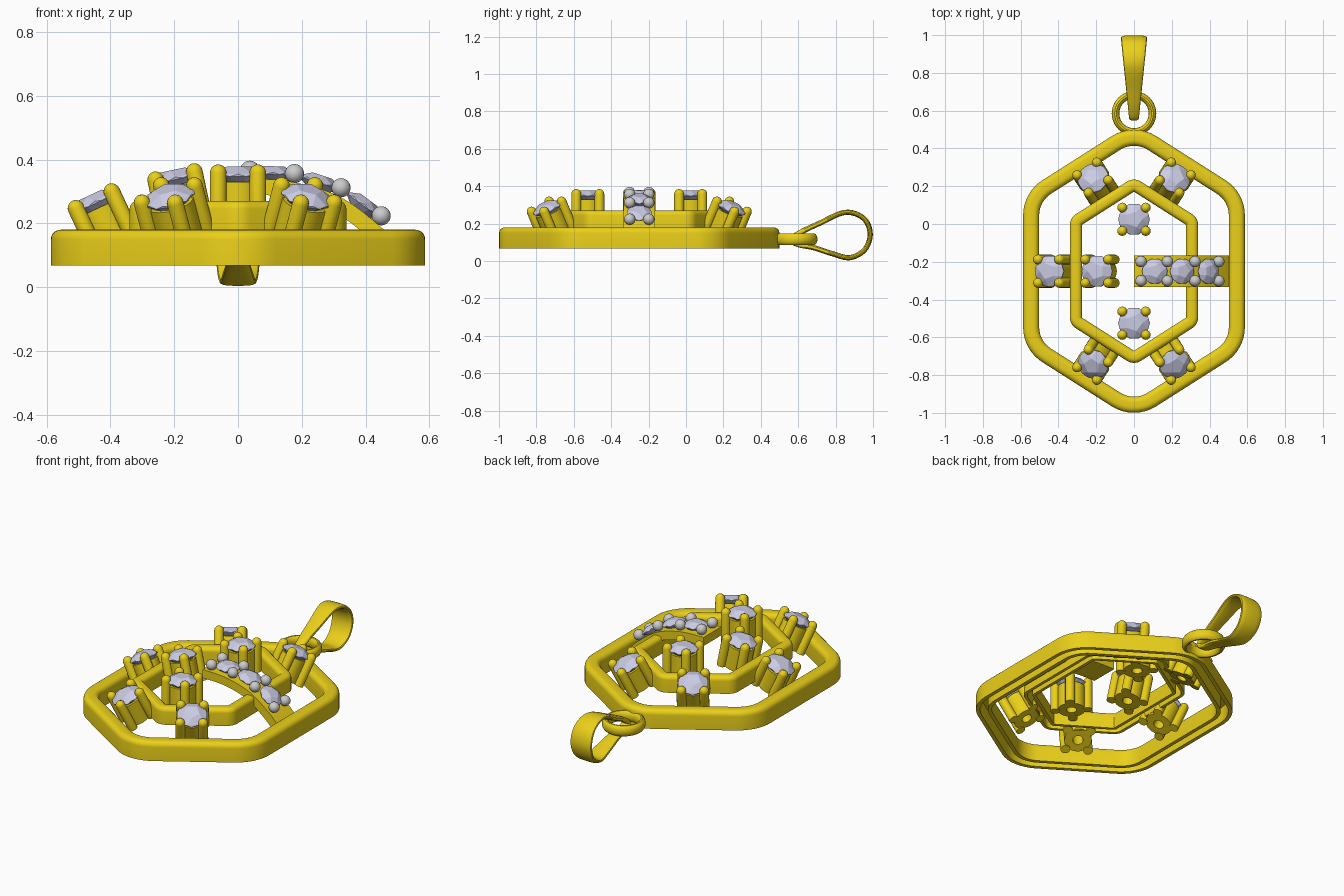
import bpy, bmesh, math
from mathutils import Matrix, Vector

if "Cube" in bpy.data.objects:
    bpy.data.objects.remove(bpy.data.objects["Cube"])

CY = -0.25  # centre of the pendant in y


def material(name, rgb):
    m = bpy.data.materials.new(name)
    m.diffuse_color = (*rgb, 1)
    m.use_nodes = True
    m.node_tree.nodes["Principled BSDF"].inputs["Base Color"].default_value = m.diffuse_color
    return m


GOLD = material("gold", (0.83, 0.63, 0.01))
STONE = material("stone", (0.60, 0.60, 0.78))


def add(name, bm, mat=None, smooth=True):
    bmesh.ops.recalc_face_normals(bm, faces=bm.faces)
    me = bpy.data.meshes.new(name)
    bm.to_mesh(me)
    bm.free()
    ob = bpy.data.objects.new(name, me)
    bpy.context.collection.objects.link(ob)
    if mat:
        me.materials.append(mat)
    if smooth:
        bpy.ops.object.select_all(action='DESELECT')
        ob.select_set(True)
        bpy.context.view_layer.objects.active = ob
        bpy.ops.object.shade_smooth_by_angle(angle=math.radians(35))
    return ob


def loft(bm, sections, closed=True):
    """Skin closed sections, joining last to first or capping the ends."""
    rows = [[bm.verts.new(p) for p in s] for s in sections]
    n, k = len(rows), len(rows[0])
    for i in range(n if closed else n - 1):
        a, b = rows[i], rows[(i + 1) % n]
        for j in range(k):
            bm.faces.new((a[j], a[(j + 1) % k], b[(j + 1) % k], b[j]))
    if not closed:
        bm.faces.new(rows[0])
        bm.faces.new(rows[-1])


def circle(r, z, n, cx=0, cy=0, turn=0):
    return [Vector((cx + r * math.cos(turn + 2 * math.pi * i / n),
                    cy + r * math.sin(turn + 2 * math.pi * i / n), z)) for i in range(n)]


def spline(pts, steps, closed):
    """Catmull-Rom points through a short path."""
    pts = [Vector(p) for p in pts]
    n, out = len(pts), []
    get = (lambda i: pts[i % n]) if closed else (lambda i: pts[max(0, min(n - 1, i))])
    for i in range(n if closed else n - 1):
        a, b, c, d = (get(i + k) for k in (-1, 0, 1, 2))
        for s in range(steps):
            t = s / steps
            out.append(0.5 * (2 * b + (c - a) * t + (2 * a - 5 * b + 4 * c - d) * t * t
                              + (3 * b - a - 3 * c + d) * t ** 3))
    return out if closed else out + [pts[-1]]


# Hexagonal rings: rounded top, hollow underside
def hex_ring(name, a, h, R, w, z0, z1, bev, t, seg=8):
    m = 0.636
    phi, s = math.atan2(1, m), math.hypot(1, m)
    ya, ys = h - R * s, h - R * s - m * (a - R)
    x, pi = a - R, math.pi
    corners = [(x, ys, 0, phi), (0, ya, phi, pi - phi), (-x, ys, pi - phi, pi),
               (-x, -ys, pi, pi + phi), (0, -ya, pi + phi, 2 * pi - phi), (x, -ys, 2 * pi - phi, 2 * pi)]
    prof = [(0, z0)]
    for cx, start in ((bev, pi), (w - bev, pi / 2)):
        for i in range(6):
            ang = start - i * pi / 10
            prof.append((cx + bev * math.cos(ang), z1 - bev + bev * math.sin(ang)))
    prof += [(w, z0), (w - t, z0), (w - t, z1 - t), (t, z1 - t), (t, z0)]
    secs = []
    for cx, cy, a0, a1 in corners:
        for i in range(seg + 1):
            ang = a0 + (a1 - a0) * i / seg
            secs.append([(cx + (R - d) * math.cos(ang), CY + cy + (R - d) * math.sin(ang), z) for d, z in prof])
    bm = bmesh.new()
    loft(bm, secs)
    add(name, bm, GOLD)


hex_ring("outer_hexagon", 0.587, 0.79, 0.22, 0.085, 0.068, 0.18, 0.03, 0.022)
hex_ring("inner_hexagon", 0.34, 0.498, 0.07, 0.065, 0.17, 0.27, 0.025, 0.018)

# Jump ring
secs = []
for i in range(40):
    u = 2 * math.pi * i / 40
    secs.append([((0.098 + 0.02 * p.x) * math.cos(u), 0.585 + (0.098 + 0.02 * p.x) * math.sin(u),
                  0.117 + 0.032 * p.y) for p in circle(1, 0, 14)])
bm = bmesh.new()
loft(bm, secs)
add("jump_ring", bm, GOLD)

# Bail: teardrop loop that widens away from the ring
path = spline([(0, .562, .115), (0, .61, .152), (0, .71, .20), (0, .85, .26), (0, .95, .228), (0, .985, .145),
               (0, .955, .06), (0, .875, .018), (0, .78, .04), (0, .68, .072), (0, .60, .088)], 6, True)
secs = []
for i, p in enumerate(path):
    tan = (path[(i + 1) % len(path)] - path[i - 1]).normalized()
    nrm = Vector((0, tan.z, -tan.y))
    half = 0.026 + 0.044 * (p.y - 0.56) / 0.43
    sec = []
    for k in range(16):
        c, s = math.cos(k * math.pi / 8), math.sin(k * math.pi / 8)
        sec.append(p + Vector((half * math.copysign(abs(c) ** 0.6, c), 0, 0))
                   + nrm * 0.014 * math.copysign(abs(s) ** 0.8, s))
    secs.append(sec)
bm = bmesh.new()
loft(bm, secs)
add("bail", bm, GOLD)


# Faceted stone as the hull of table, crown, girdle and culet
def stone(name, mat, r):
    bm = bmesh.new()
    pts = circle(.52 * r, .32 * r, 5) + circle(.97 * r, .04 * r, 10, turn=.31)
    pts += circle(r, -.05 * r, 10) + circle(.5 * r, -.4 * r, 5) + [Vector((0, 0, -.65 * r))]
    for p in pts:
        bm.verts.new(p)
    bmesh.ops.convex_hull(bm, input=bm.verts[:])
    bm.transform(mat)
    add(name, bm, STONE, False)


# Four-prong setting; its local origin is level with the prong tips
def setting(name, x, y, z, heading=0, tilt=0, length=0.195):
    mat = (Matrix.Translation((x, y, z)) @ Matrix.Rotation(heading, 4, 'Z')
           @ Matrix.Rotation(math.radians(tilt), 4, 'Y'))
    bm = bmesh.new()
    r = 0.026
    for sx in (-1, 1):
        for sy in (-1, 1):
            prof = [(r, -length)] + [(r * math.cos(k * .37), -r + r * math.sin(k * .37)) for k in range(5)]
            loft(bm, [circle(pr, pz, 16, sx * .062, sy * .062) for pr, pz in prof], False)
    loft(bm, [circle(pr, pz, 24) for pr, pz in
              ((.074, -length + .004), (.074, -.055), (.06, -.055), (.028, -.10), (.028, -length + .004))])
    bm.transform(mat)
    add(name + "_setting", bm, GOLD)
    stone(name + "_stone", mat @ Matrix.Translation((0, 0, -.034)), 0.084)


setting("upper", 0, 0.275 + CY, 0.385)
setting("lower", 0, -0.275 + CY, 0.385)
setting("left_outer", -0.463, CY, 0.297, math.pi, 25)
setting("left_inner", -0.203, CY, 0.375, math.pi, 12)
for sx, xn in ((-1, "left"), (1, "right")):
    for sy, yn in ((-1, "lower"), (1, "upper")):
        setting(f"{yn}_{xn}", sx * .225, CY + sy * .505, .315, math.atan2(sy * .84, sx * .54), 26)

# Curved bar on the right
path = spline([(0, 0, .315), (.15, 0, .308), (.3, 0, .265), (.42, 0, .18), (.505, 0, .095)], 6, False)
secs, frames = [], []
for i, p in enumerate(path):
    tan = (path[min(i + 1, len(path) - 1)] - path[max(i - 1, 0)]).normalized()
    nrm = Vector((-tan.z, 0, tan.x))
    frames.append((p, nrm))
    secs.append([p + nrm * b + Vector((0, CY + c, 0))
                 for c, b in ((-.083, -.025), (.083, -.025), (.083, .025), (-.083, .025))])
bm = bmesh.new()
loft(bm, secs, False)
add("curved_bar", bm, GOLD)


def on_bar(x, lift):
    """Point above the bar at x, with the bar's normal there."""
    p, n = min(frames, key=lambda f: abs(f[0].x + f[1].x * lift - x))
    q = p + n * lift
    return q + Vector((x - q.x, CY, -(x - q.x) * n.x / n.z)), n


# Stones and bead pairs along the bar
for i, x in enumerate((.11, .255, .395)):
    p, n = on_bar(x, .045)
    stone(f"bar_stone_{i}", Matrix.Translation(p) @ Matrix.Rotation(math.atan2(n.x, n.z), 4, 'Y'), .068)
for i, x in enumerate((.037, .177, .323, .449)):
    p, n = on_bar(x, .052)
    for side in (-1, 1):
        bm = bmesh.new()
        bmesh.ops.create_uvsphere(bm, u_segments=20, v_segments=12, radius=.03)
        bm.transform(Matrix.Translation(p + Vector((0, side * .051, 0))))
        add(f"bead_{i}_{'a' if side < 0 else 'b'}", bm)
